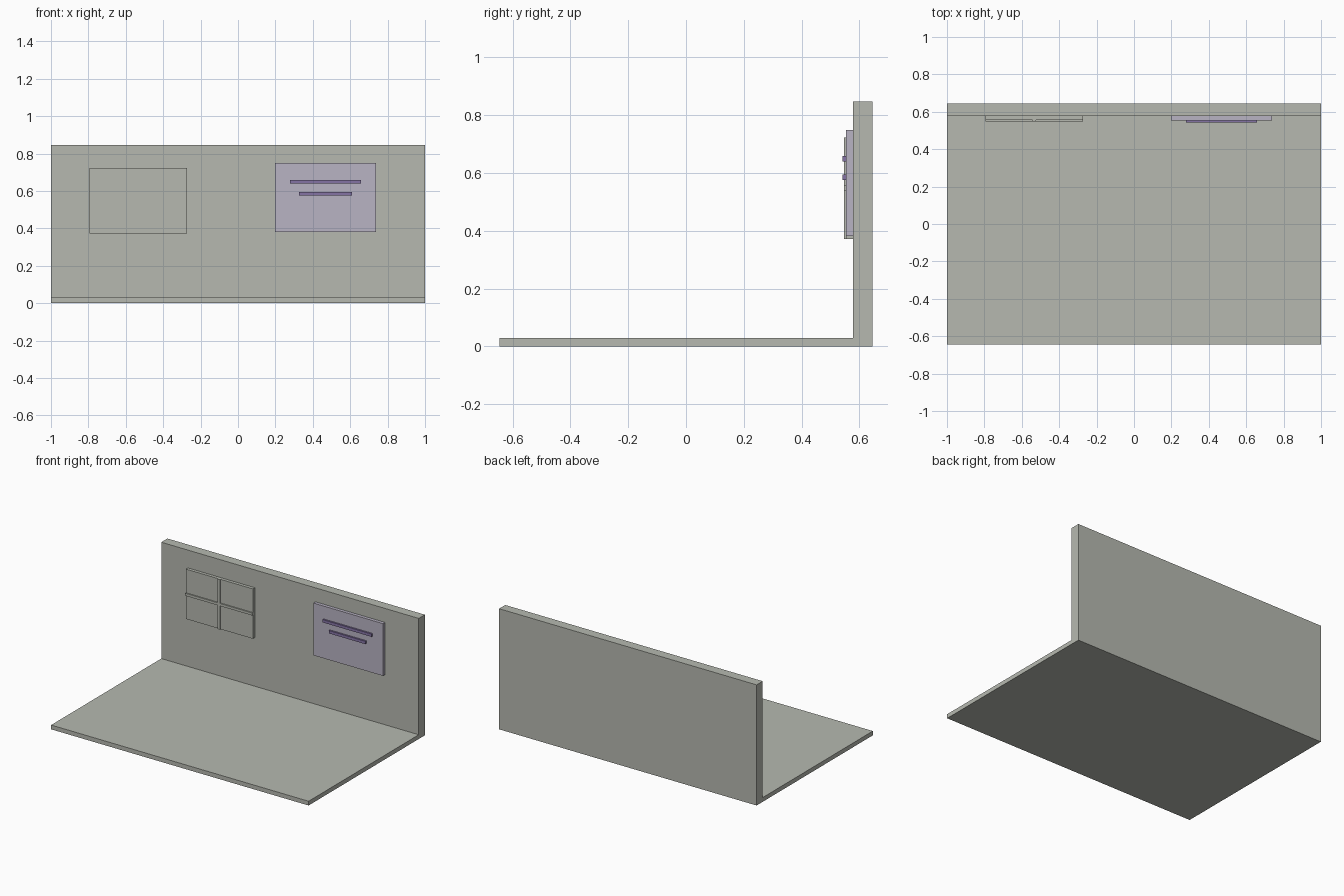
import bpy

cube = bpy.data.objects.get("Cube")
if cube:
    bpy.data.objects.remove(cube, do_unlink=True)


def make_material(name, rgb):
    mat = bpy.data.materials.new(name)
    mat.use_nodes = True
    color = (*rgb, 1.0)
    mat.diffuse_color = color
    mat.node_tree.nodes["Principled BSDF"].inputs["Base Color"].default_value = color
    return mat


def box(name, mat, x, y, z):
    """Box spanning the given (low, high) ranges."""
    spans = (x, y, z)
    bpy.ops.mesh.primitive_cube_add(size=1, location=[(a + b) / 2 for a, b in spans])
    ob = bpy.context.object
    ob.name = name
    ob.scale = [b - a for a, b in spans]
    bpy.ops.object.transform_apply(location=False, rotation=False, scale=True)
    ob.data.materials.append(mat)
    return ob


stone = make_material("warm grey", (0.468, 0.485, 0.434))
lilac = make_material("pale lilac", (0.485, 0.451, 0.546))
purple = make_material("muted purple", (0.235, 0.175, 0.376))

WALL = 0.577  # front plane of the wall

# Floor and back wall
box("floor", stone, (-1, 1), (-0.645, WALL), (0, 0.03))
box("back_wall", stone, (-1, 1), (WALL, 0.645), (0, 0.847))

# Window pane with crossing bars
win_x, win_z = (-0.793, -0.273), (0.372, 0.722)
box("window_pane", stone, win_x, (0.555, WALL), win_z)
bar_y = (0.547, 0.556)
mid_x, mid_z = sum(win_x) / 2, sum(win_z) / 2
half = 0.009
box("window_bar_vertical", stone, (mid_x - half, mid_x + half), bar_y, win_z)
for side, x in (("right", (win_x[0], mid_x - half)), ("left", (mid_x + half, win_x[1]))):
    box("window_bar_" + side, stone, x, bar_y, (mid_z - half, mid_z + half))

# Notice board with two raised strips
box("board", lilac, (0.198, 0.738), (0.554, WALL), (0.382, 0.749))
for name, half_len, z in (("upper", 0.19, 0.649), ("lower", 0.142, 0.585)):
    box("board_strip_" + name, purple, (0.468 - half_len, 0.468 + half_len),
        (0.542, 0.555), (z - 0.01, z + 0.01))
